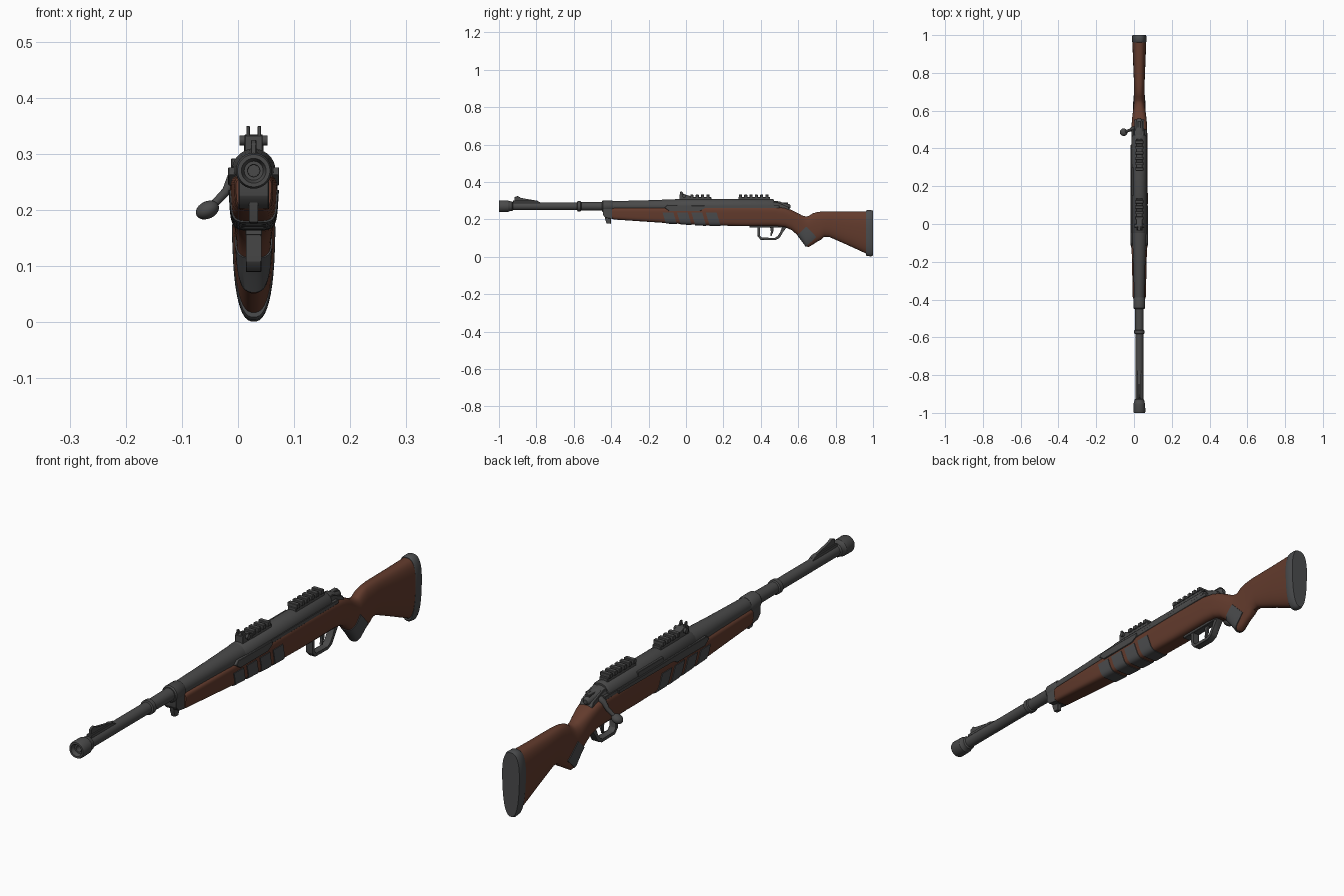
import bpy, bmesh, math
from mathutils import Vector, Matrix

if "Cube" in bpy.data.objects:
    bpy.data.objects.remove(bpy.data.objects["Cube"])

AX = 0.028      # the long axis sits right of centre because of the bolt knob
BZ = 0.27       # barrel axis height


def material(name, rgb):
    m = bpy.data.materials.new(name)
    m.diffuse_color = (*rgb, 1)
    m.use_nodes = True
    m.node_tree.nodes["Principled BSDF"].inputs["Base Color"].default_value = m.diffuse_color
    return m


WOOD = material("brown_wood", (0.125, 0.044, 0.026))
STEEL = material("dark_steel", (0.068, 0.068, 0.068))
RUBBER = material("dark_rubber", (0.07, 0.072, 0.075))


def finish(bm, name, mat, angle=35):
    bmesh.ops.recalc_face_normals(bm, faces=bm.faces)
    me = bpy.data.meshes.new(name)
    bm.to_mesh(me)
    bm.free()
    me.materials.append(mat)
    for p in me.polygons:
        p.use_smooth = True
    me.set_sharp_from_angle(angle=math.radians(angle))
    ob = bpy.data.objects.new(name, me)
    bpy.context.collection.objects.link(ob)
    return ob


def loft(rings):
    bm = bmesh.new()
    vs = [[bm.verts.new(p) for p in r] for r in rings]
    n = len(vs[0])
    for a, b in zip(vs, vs[1:]):
        for i in range(n):
            bm.faces.new((a[i], a[(i + 1) % n], b[(i + 1) % n], b[i]))
    bm.faces.new(vs[0])
    bm.faces.new(vs[-1])
    return bm


def lathe(name, prof, z=BZ, mat=STEEL, n=28):
    rings = [[(AX + r * math.cos(2 * math.pi * i / n), y,
               z + r * math.sin(2 * math.pi * i / n)) for i in range(n)] for y, r in prof]
    return finish(loft(rings), name, mat)


def prism(name, pts, half, mat=STEEL, x=0.0, bev=0.0015):
    """Side outline (y, z) extruded across x."""
    bm = loft([[(AX + x + s * half, y, z) for y, z in pts] for s in (-1, 1)])
    if bev:
        bmesh.ops.bevel(bm, geom=bm.edges[:], offset=bev, segments=1, affect='EDGES')
    return finish(bm, name, mat, 25)


def box(name, x, y, z, mat=STEEL, bev=0.0015):
    """Box from (min, max) pairs; x is relative to the long axis."""
    pts = [(y[0], z[0]), (y[1], z[0]), (y[1], z[1]), (y[0], z[1])]
    return prism(name, pts, (x[1] - x[0]) / 2, mat, (x[0] + x[1]) / 2, bev)


def section(y, zt, zb, hw, e, taper, grow=0.0, n=40):
    """Rounded-box cross-section, narrower at the bottom by taper."""
    out, zc, hz = [], (zt + zb) / 2, (zt - zb) / 2 + grow
    for i in range(n):
        a = 2 * math.pi * (i + 0.5) / n
        c, s = math.cos(a), math.sin(a)
        u = math.copysign(abs(c) ** (2 / e), c)
        v = math.copysign(abs(s) ** (2 / e), s)
        w = (hw + grow) * (1 - taper * (1 - v) / 2)
        out.append((AX + u * w, y, zc + v * hz))
    return out


# stock stations: y, top, bottom, half width, squareness, bottom taper
STOCK = [(-0.395, .258, .204, .033, 4.5, .10), (-0.385, .261, .199, .036, 4.5, .10),
         (-0.12, .263, .181, .0425, 4.5, .12), (0.1, .268, .168, .0445, 4.5, .15),
         (0.3, .270, .164, .0445, 4.5, .15), (0.48, .269, .164, .0445, 4, .15),
         (0.53, .262, .158, .043, 3.5, .15), (0.565, .250, .142, .040, 3, .15),
         (0.595, .235, .116, .036, 2.8, .15), (0.62, .221, .084, .033, 2.6, .12),
         (0.64, .216, .056, .031, 2.6, .1), (0.655, .217, .051, .030, 2.6, .1),
         (0.675, .231, .063, .029, 2.6, .1), (0.70, .239, .079, .029, 2.5, .1),
         (0.72, .241, .090, .029, 2.5, .1), (0.738, .242, .106, .030, 2.5, .1),
         (0.765, .242, .106, .031, 2.5, .15), (0.86, .242, .064, .036, 2.5, .2),
         (0.965, .243, .016, .041, 2.6, .25)]
finish(loft([section(*s) for s in STOCK]), "stock", WOOD, 40)

# butt pad
PAD = [(0.962, .245, .009, .041, 2.6, .25), (0.967, .249, .004, .043, 2.6, .25),
       (0.99, .250, .001, .043, 2.6, .25), (1.0, .246, .006, .040, 2.6, .25)]
finish(loft([section(*s) for s in PAD]), "butt_pad", RUBBER, 40)


def wrap(name, planes):
    """Thin skin over the stock, kept inside the (y, z, normal y, normal z) planes."""
    bm = loft([section(*s, grow=0.003) for s in STOCK])
    for y, z, ny, nz in planes:
        bmesh.ops.bisect_plane(bm, geom=bm.verts[:] + bm.edges[:] + bm.faces[:],
                               plane_co=(0, y, z), plane_no=(0, ny, nz), clear_outer=True)
        bmesh.ops.holes_fill(bm, edges=[e for e in bm.edges if e.is_boundary], sides=0)
    return finish(bm, name, RUBBER, 30)


# four slanted grip bands round the fore-end
for i in range(4):
    y0 = -0.125 + i * 0.077
    wrap(f"fore_end_band_{i + 1}", [(y0, .235, -1, -0.3), (y0 + .058, .235, 1, 0.3),
                                    (0, .236, 0, 1)])
# grip panel round the front of the pistol grip
wrap("grip_panel", [(.627, .145, -.69, .72), (.68, .09, .69, -.72), (.668, .136, .72, .69)])

# barrel, muzzle and receiver
lathe("barrel", [(-.95, .021), (-.582, .021), (-.58, .027), (-.563, .027), (-.56, .022),
                 (-.46, .023), (-.40, .027), (-.2, .032), (-.04, .038), (0, .038)])
lathe("muzzle", [(-.925, .020), (-.93, .026), (-.945, .027), (-.95, .031), (-.993, .032),
                 (-1.0, .029), (-1.0, .022), (-.985, .017), (-.985, .011), (-.94, .010)])
lathe("receiver", [(-.05, .036), (-.045, .039), (.46, .039), (.47, .035)])
lathe("bolt_shroud", [(.46, .031), (.50, .028), (.51, .023), (.535, .018), (.552, .014),
                      (.558, .008)], z=.268)
box("bolt_tail", (-.009, .009), (.49, .545), (.27, .29))
prism("receiver_tang", [(.44, .255), (.44, .30), (.49, .291), (.545, .268), (.555, .25)], .026)

# side rails where the receiver meets the stock
for s, end in ((-1, .42), (1, .10)):
    lo, hi = sorted((s * .030, s * .0455))
    prism(f"receiver_side_{'left' if s < 0 else 'right'}",
          [(-.115, .262), (-.09, .244), (.075, .244), (.095, .258), (end, .258),
           (end, .273), (-.10, .276)], (hi - lo) / 2, STEEL, (lo + hi) / 2)
    box(f"stock_liner_{s}", sorted((s * .028, s * .040)), (.0, .50), (.26, .275))
box("ejection_port", (-.0405, -.03), (.15, .30), (.268, .292))

# accessory rails
for k, (y0, y1, n) in enumerate(((.02, .135, 4), (.28, .45, 6))):
    box(f"rail_base_{k + 1}", (-.017, .017), (y0, y1), (.298, .319))
    step = (y1 - y0) / n
    for i in range(n):
        y = y0 + i * step
        box(f"rail_tooth_{k + 1}_{i + 1}", (-.021, .021), (y + .003, y + step * .68),
            (.316, .332))

# rear sight
prism("rear_sight_base", [(-.035, .30), (-.035, .333), (-.01, .335), (.03, .322), (.03, .30)], .016)
for s in (-1, 1):
    prism(f"rear_sight_ear_{s}", [(-.034, .328), (-.03, .350), (-.022, .350), (-.008, .328)],
          .003, STEEL, s * .010, .001)
bm = bmesh.new()
bmesh.ops.create_cone(bm, cap_ends=True, segments=14, radius1=.009, radius2=.009, depth=.05,
                      matrix=Matrix.Translation((AX, -.01, .324)) @ Matrix.Rotation(math.pi / 2, 4, 'Y'))
finish(bm, "rear_sight_knob", STEEL)

# front sight ramp
prism("front_sight_ramp", [(-.925, .285), (-.925, .300), (-.80, .300), (-.765, .285)], .010)
prism("front_sight_blade", [(-.918, .295), (-.918, .318), (-.90, .325), (-.885, .314),
                            (-.78, .297)], .005)

# barrel band with sling lug
lathe("barrel_band", [(-.45, .027), (-.445, .031), (-.395, .031), (-.39, .028)])
prism("band_block", [(-.445, .262), (-.445, .225), (-.43, .208), (-.392, .202), (-.392, .262)], .027)
prism("sling_lug", [(-.435, .215), (-.432, .20), (-.425, .178), (-.402, .176), (-.40, .215)], .008)

# trigger guard and trigger
outer = [(.372, .168), (.383, .155), (.383, .108), (.40, .090), (.478, .089), (.50, .100),
         (.518, .130), (.54, .160)]
inner = [(.515, .160), (.503, .130), (.49, .109), (.475, .100), (.405, .101), (.395, .112),
         (.395, .157), (.40, .168)]
prism("trigger_guard", outer + inner, .0135, bev=0.001)
box("trigger_plate", (-.015, .015), (.34, .535), (.155, .167))
prism("trigger", [(.448, .165), (.455, .135), (.450, .112), (.457, .111), (.467, .135),
                  (.470, .165)], .005)

# bolt handle and knob
path = [Vector((AX - .02, .505, .268)), Vector((AX - .038, .503, .257)),
        Vector((-.022, .497, .232)), Vector((-.045, .489, .208))]
rings = []
d = Vector((-.75, -.1, -.65)).normalized()
u = d.cross(Vector((0, 1, 0))).normalized()
v = d.cross(u)
for p, r in zip(path, (.014, .011, .008, .007)):
    rings.append([p + r * (math.cos(t * math.pi / 6) * u + math.sin(t * math.pi / 6) * v)
                  for t in range(12)])
finish(loft(rings), "bolt_handle", STEEL, 60)
bm = bmesh.new()
bmesh.ops.create_uvsphere(bm, u_segments=20, v_segments=12, radius=1, matrix=Matrix.Translation(
    (-.0545, .486, .200)) @ Matrix.Rotation(-.45, 4, 'Y') @ Matrix.Diagonal((.0218, .020, .0155, 1)))
finish(bm, "bolt_knob", STEEL, 60)
